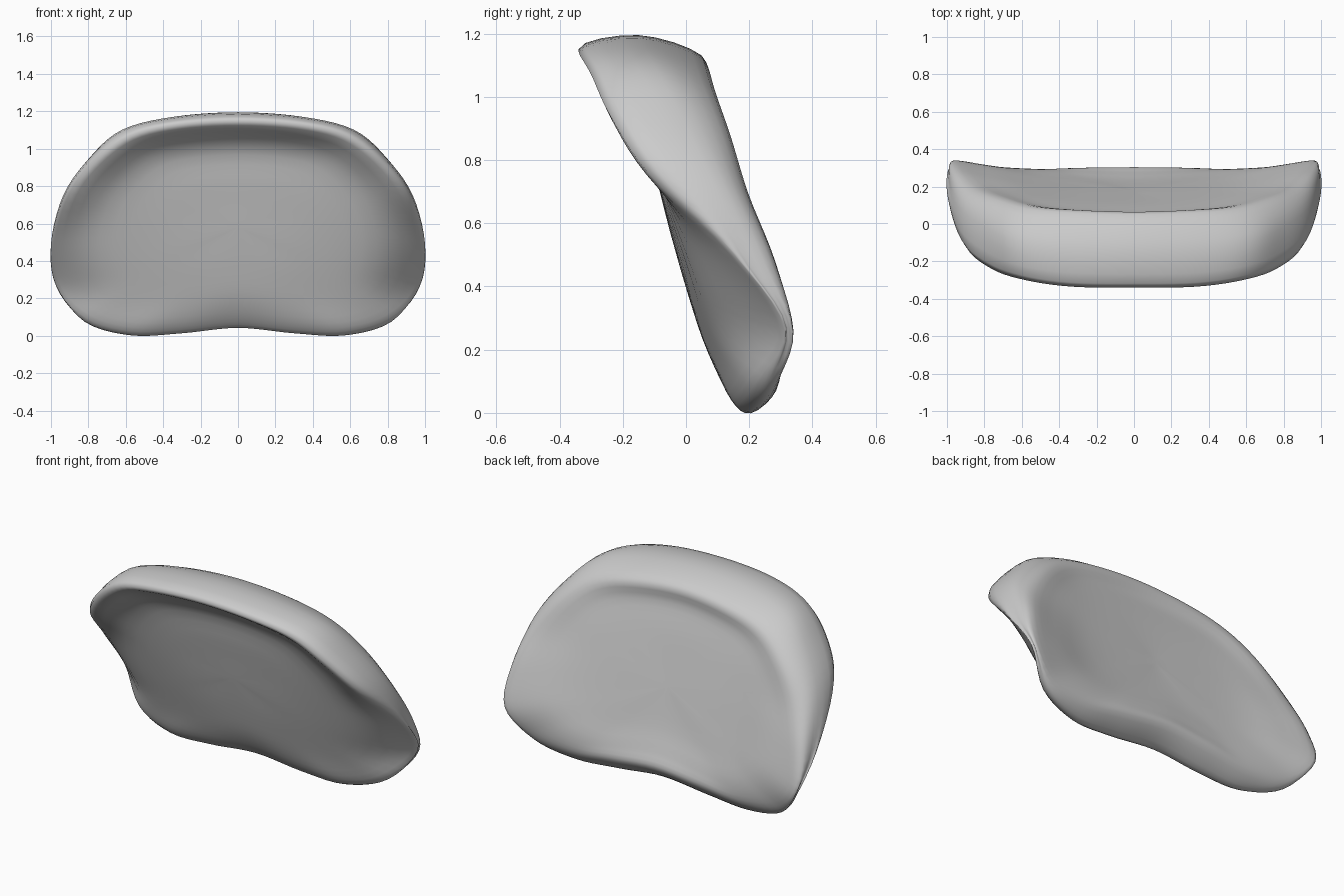
import bpy
import bmesh
from mathutils import Vector

cube = bpy.data.objects.get("Cube")
if cube:
    bpy.data.objects.remove(cube, do_unlink=True)

STEPS_AROUND = 5    # divisions between neighbouring outline points
STEPS_ACROSS = 4    # divisions between neighbouring section points

# Half outlines running from top centre to bottom centre
CREST = [(0, -.15, 1.195), (.35, -.14, 1.17), (.62, -.1, 1.1), (.79, -.02, .95),
         (.93, .08, .74), (.99, .2, .48), (.965, .32, .27), (.82, .26, .075),
         (.57, .21, .002), (.3, .2, .015), (0, .2, .045)]
FRONT_RIM = [(0, -.34, 1.15), (.33, -.335, 1.13), (.58, -.3, 1.07), (.76, -.24, .94),
             (.9, -.12, .76), (.975, .13, .51), (.95, .29, .27), (.79, .2, .11),
             (.56, .15, .045), (.3, .14, .05), (0, .14, .075)]
BACK_RIM = [(0, .05, 1.13), (.33, .06, 1.1), (.57, .08, 1.03), (.74, .13, .89),
            (.87, .19, .7), (.95, .28, .48), (.95, .34, .26), (.8, .3, .12),
            (.56, .285, .07), (.3, .295, .1), (0, .3, .13)]

MIDDLE_HEIGHT = .58


def spline(points, steps, closed):
    """Smooth curve passing through every point."""
    count = len(points)
    spans = count if closed else count - 1

    def pick(i):
        return points[i % count] if closed else points[max(0, min(count - 1, i))]

    curve = []
    for i in range(spans):
        a, b, c, d = (pick(i + k) for k in (-1, 0, 1, 2))
        for s in range(steps):
            t = s / steps
            tangent_in, tangent_out = (c - a) / 2, (d - b) / 2
            bend = (b - c) * 2 + tangent_in + tangent_out
            sweep = (c - b) * 3 - tangent_in * 2 - tangent_out
            curve.append(((bend * t + sweep) * t + tangent_in) * t + b)
    if not closed:
        curve.append(points[-1])
    return curve


def full_ring(half):
    """Mirror a half outline and smooth it into a closed ring."""
    right = [Vector(p) for p in half]
    left = [Vector((-p.x, p.y, p.z)) for p in reversed(right[1:-1])]
    return spline(right + left, STEPS_AROUND, True)


def front_panel(x, z):
    """Depth of the leaning front, swept back toward the lower corners."""
    return .118 - .3 * z + .03 * z ** 4 + .12 * x * x * (1 - z)


def back_panel(x, z):
    """Depth of the leaning back."""
    return .32 - .25 * z + .07 * x * x


def panel_point(rim, panel, scale, flatness):
    """Pull a rim point toward the middle and ease it onto a panel."""
    x = rim.x * scale
    z = MIDDLE_HEIGHT + (rim.z - MIDDLE_HEIGHT) * scale
    return Vector((x, rim.y + (panel(x, z) - rim.y) * flatness, z))


# Sections from the middle of the front, over the rim, to the middle of the back
sections = []
for front, crest, back in zip(full_ring(FRONT_RIM), full_ring(CREST), full_ring(BACK_RIM)):
    section = [panel_point(front, front_panel, 0, 1),
               panel_point(front, front_panel, .4, 1),
               panel_point(front, front_panel, .76, .9),
               front, crest, back,
               panel_point(back, back_panel, .8, .65),
               panel_point(back, back_panel, .5, 1),
               panel_point(back, back_panel, 0, 1)]
    sections.append(spline(section, STEPS_ACROSS, False))

# Skin the sections into one closed body
bm = bmesh.new()
front_pole = bm.verts.new(sections[0][0])
back_pole = bm.verts.new(sections[0][-1])
grid = [[bm.verts.new(p) for p in section[1:-1]] for section in sections]
for i, row in enumerate(grid):
    following = grid[(i + 1) % len(grid)]
    bm.faces.new((front_pole, row[0], following[0]))
    bm.faces.new((back_pole, following[-1], row[-1]))
    for j in range(len(row) - 1):
        bm.faces.new((row[j], row[j + 1], following[j + 1], following[j]))
bmesh.ops.recalc_face_normals(bm, faces=bm.faces)
for face in bm.faces:
    face.smooth = True

mesh = bpy.data.meshes.new("curved_backrest")
bm.to_mesh(mesh)
bm.free()
backrest = bpy.data.objects.new("curved_backrest", mesh)
bpy.context.collection.objects.link(backrest)

# Plain grey finish
grey = bpy.data.materials.new("plain_grey")
grey.use_nodes = True
colour = (.6, .6, .6, 1)
grey.diffuse_color = colour
grey.node_tree.nodes["Principled BSDF"].inputs["Base Color"].default_value = colour
mesh.materials.append(grey)
